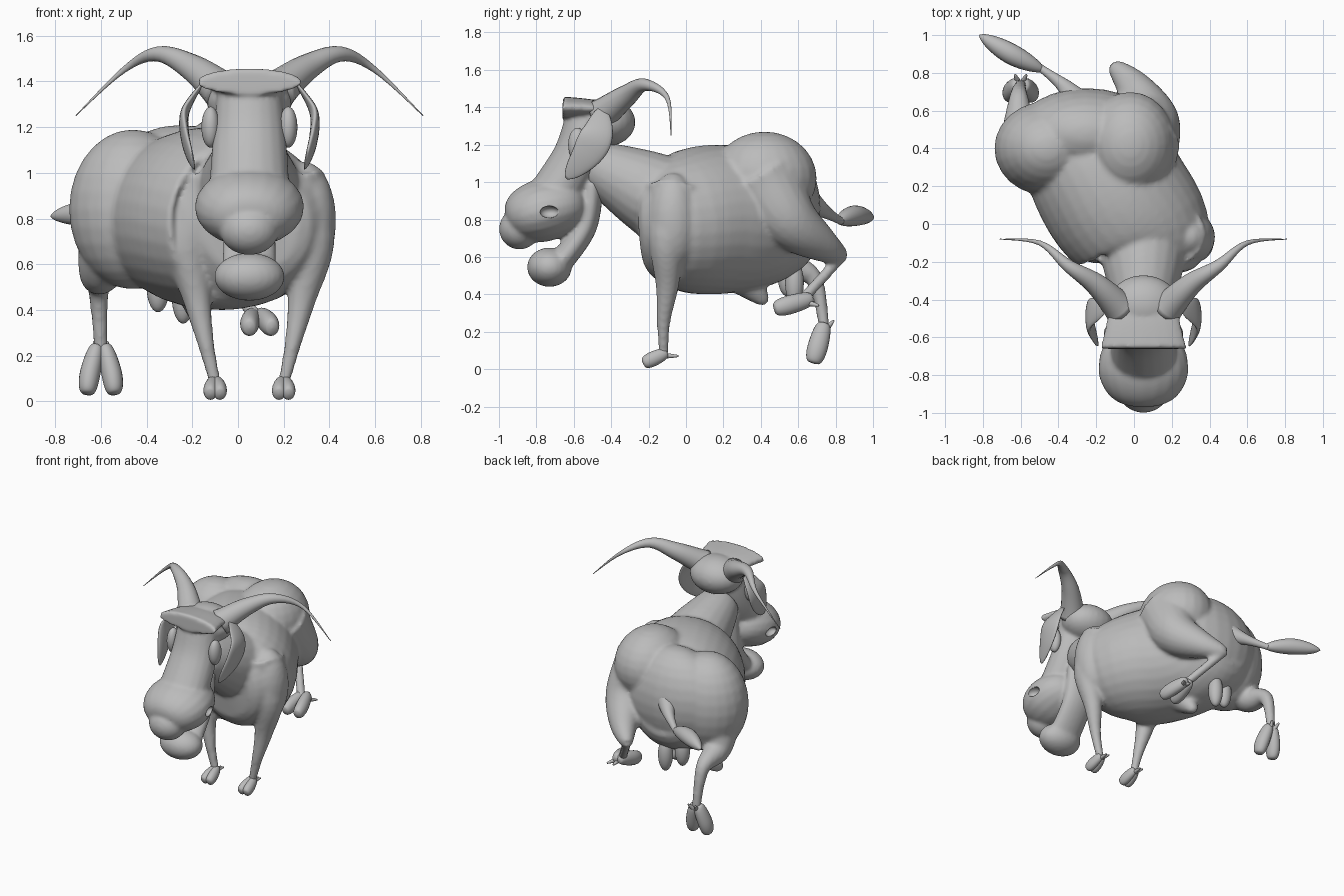
import bpy, bmesh, math
from mathutils import Vector

cube = bpy.data.objects.get("Cube")
if cube:
    bpy.data.objects.remove(cube)

MID = .05  # plane of symmetry of the head and forequarters
X, Y, Z = Vector((1, 0, 0)), Vector((0, 1, 0)), Vector((0, 0, 1))

hide = bpy.data.materials.new("grey_hide")
hide.use_nodes = True
hide.diffuse_color = (.5, .5, .5, 1)
hide.node_tree.nodes["Principled BSDF"].inputs["Base Color"].default_value = hide.diffuse_color


def taper(start, end, power=1):
    """Radius rule: shrink or grow from start to end."""
    return lambda t: end + (start - end) * (1 - t) ** power


def swell(radius, power):
    """Radius rule: closed at both ends; a small power is blunt, a large one pointed."""
    return lambda t: radius * max(math.sin(math.pi * t), 0) ** power


def point_on(path, t):
    """Point at fraction t of a Catmull-Rom curve through the path."""
    last = len(path) - 1
    i = min(int(t * last), last - 1)
    u = t * last - i
    a, b, c, d = (path[min(max(i + k, 0), last)] for k in (-1, 0, 1, 2))
    return (2 * b + (c - a) * u + (2 * a - 5 * b + 4 * c - d) * u ** 2
            + (3 * b - a - 3 * c + d) * u ** 3) / 2


def tube(bm, path, radius, depth=1, across=X, sides=20, steps=24):
    """Closed tube along a path; depth scales the axis square to 'across'."""
    path = [Vector(p) for p in path]
    spine = [point_on(path, i / steps) for i in range(steps + 1)]
    rings = []
    for i, here in enumerate(spine):
        along = (spine[min(i + 1, steps)] - spine[max(i - 1, 0)]).normalized()
        side = (across - along * across.dot(along)).normalized()
        up = along.cross(side) * depth
        r = max(radius(i / steps), .002)
        angles = [k * math.tau / sides for k in range(sides)]
        rings.append([bm.verts.new(here + (side * math.cos(a) + up * math.sin(a)) * r)
                      for a in angles])
    for r, s in zip(rings, rings[1:]):
        for k in range(sides):
            bm.faces.new((r[k - 1], r[k], s[k], s[k - 1]))
    bm.faces.new(rings[0])
    bm.faces.new(rings[-1])


def ball(bm, centre, radii):
    made = bmesh.ops.create_uvsphere(bm, u_segments=24, v_segments=14, radius=1)
    for v in made["verts"]:
        v.co = Vector(centre) + Vector(c * r for c, r in zip(v.co, radii))


def sided(path, s):
    """Place a path measured outward from the middle on side s."""
    return [(MID + s * x, y, z) for x, y, z in path]


def middle(*path):
    """Path in the middle plane, from pairs of y and z."""
    return [(MID, y, z) for y, z in path]


def finish(name, bm, voxel=None):
    bmesh.ops.recalc_face_normals(bm, faces=bm.faces)
    mesh = bpy.data.meshes.new(name)
    bm.to_mesh(mesh)
    bm.free()
    mesh.materials.append(hide)
    for face in mesh.polygons:
        face.use_smooth = True
    obj = bpy.data.objects.new(name, mesh)
    bpy.context.collection.objects.link(obj)
    if voxel:  # fuse the overlapping forms into one skin
        fuse = obj.modifiers.new("fuse", "REMESH")
        fuse.mode, fuse.voxel_size, fuse.use_smooth_shade = "VOXEL", voxel, True
        soften = obj.modifiers.new("soften", "SMOOTH")
        soften.factor, soften.iterations = .5, 6
    return obj


def hoof(name, top, tip, spur, spread, radius):
    """Cloven hoof: two splayed toes, each with a rear spur."""
    bm = bmesh.new()
    top, tip, spur = Vector(top), Vector(tip), Vector(spur)
    for out in (X * spread, X * -spread):
        toe = [top + out / 4, top.lerp(tip, .6) + out * .8, tip + out]
        tube(bm, toe, swell(radius, .3), depth=1.2)
        tube(bm, [top.lerp(tip, .3), spur + out / 2], taper(radius * .6, .005))
    finish(name, bm)


# Barrel, rump, neck, thighs and legs fused as one skin
bm = bmesh.new()
barrel = [(MID, -.25, .77), (MID, -.06, .78), (-.1, .15, .8), (-.24, .42, .81), (-.27, .67, .86)]
tube(bm, barrel, swell(.4, .3), sides=32)
ball(bm, (-.25, .48, .86), (.38, .24, .35))
tube(bm, middle((-.5, 1.1), (-.3, 1), (-.03, .86)), taper(.12, .27))
front_leg = [(.18, -.06, .95), (.27, -.1, .7), (.23, -.1, .45), (.19, -.12, .25), (.15, -.12, .08)]
for s in (1, -1):
    tube(bm, sided(front_leg, s), taper(.16, .027, 1.9))
    ball(bm, (MID + s * .24, -.07, .79), (.14, .14, .26))

# Raised left hind leg
ball(bm, (-.02, .42, 1.02), (.24, .28, .25))
tube(bm, [(.03, .42, 1), (.08, .55, .8), (0, .72, .67), (-.11, .84, .6)], taper(.22, .035))
tube(bm, [(-.11, .84, .61), (.08, .62, .37)], taper(.03, .03))

# Trailing right hind leg
ball(bm, (-.46, .4, .84), (.28, .25, .35))
tube(bm, [(-.53, .4, .75), (-.6, .5, .57), (-.61, .68, .49), (-.6, .74, .22)], taper(.19, .03, 2))

# Belly sheath
tube(bm, [(-.17, .3, .5), (-.18, .43, .35)], taper(.12, .02))
finish("body", bm, voxel=.014)

# Hooves
for name, s in (("front_hoof_left", 1), ("front_hoof_right", -1)):
    toes = sided([(.15, -.1, .09), (.15, -.23, .03), (.15, -.04, .07)], s)
    hoof(name, *toes, spread=.022, radius=.033)
hoof("hind_hoof_left", (.08, .68, .38), (.1, .47, .32), (.12, .71, .34), spread=.05, radius=.042)
hoof("hind_hoof_right", (-.6, .74, .25), (-.6, .68, .03), (-.6, .79, .26), spread=.06, radius=.045)

# Hanging sac
bm = bmesh.new()
ball(bm, (-.35, .54, .5), (.05, .05, .11))
ball(bm, (-.24, .58, .46), (.05, .05, .12))
finish("hanging_sac", bm)

# Tail with tuft
bm = bmesh.new()
tube(bm, [(-.28, .62, .92), (-.37, .73, .85), (-.5, .83, .79)], taper(.1, .02, 2), across=Z)
tube(bm, [(-.47, .81, .79), (-.65, .9, .82), (-.82, 1, .81)], swell(.055, .8), across=Z)
finish("tail", bm)

# Head: skull, brow shelf, nose bridge, muzzle, jaw and lip
bm = bmesh.new()
ball(bm, (MID, -.43, 1.32), (.19, .16, .13))
tube(bm, middle((-.33, 1.34), (-.48, 1.39), (-.66, 1.4)), taper(.14, .235), depth=.25)
tube(bm, middle((-.54, 1.4), (-.54, 1.3), (-.59, 1.12), (-.72, .9)), taper(.13, .18), depth=.8)
tube(bm, middle((-.53, .9), (-.76, .85), (-.96, .79)), swell(.24, .45), depth=.7)
ball(bm, (MID, -.89, .75), (.13, .11, .11))
tube(bm, middle((-.5, 1), (-.54, .76), (-.68, .56)), taper(.11, .12), depth=.55)
ball(bm, (MID, -.73, .545), (.155, .12, .105))
head = finish("head", bm, voxel=.012)

# Nostril hollows
bm = bmesh.new()
for s in (1, -1):
    ball(bm, (MID + s * .235, -.73, .84), (.045, .05, .032))
cutter = finish("nostril_cutter", bm)
cutter.hide_render = True
cutter.hide_set(True)
cut = head.modifiers.new("nostrils", "BOOLEAN")
cut.operation, cut.object = "DIFFERENCE", cutter

# Horns, drooping ears and eyelids in pairs
horn = [(.12, -.45, 1.36), (.25, -.32, 1.46), (.4, -.22, 1.52), (.55, -.1, 1.45), (.76, -.08, 1.25)]
ear = [(.2, -.45, 1.4), (.28, -.47, 1.27), (.28, -.53, 1.15), (.24, -.64, 1.02)]
for word, s in (("left", 1), ("right", -1)):
    bm = bmesh.new()
    tube(bm, sided(horn, s), taper(.09, .002, 1.5), across=Y + Z)
    finish("horn_" + word, bm)
    bm = bmesh.new()
    tube(bm, sided(ear, s), swell(.02, .7), depth=4.5)
    finish("ear_" + word, bm)
    bm = bmesh.new()
    ball(bm, (MID + s * .17, -.58, 1.2), (.04, .05, .09))
    finish("eyelid_" + word, bm)
